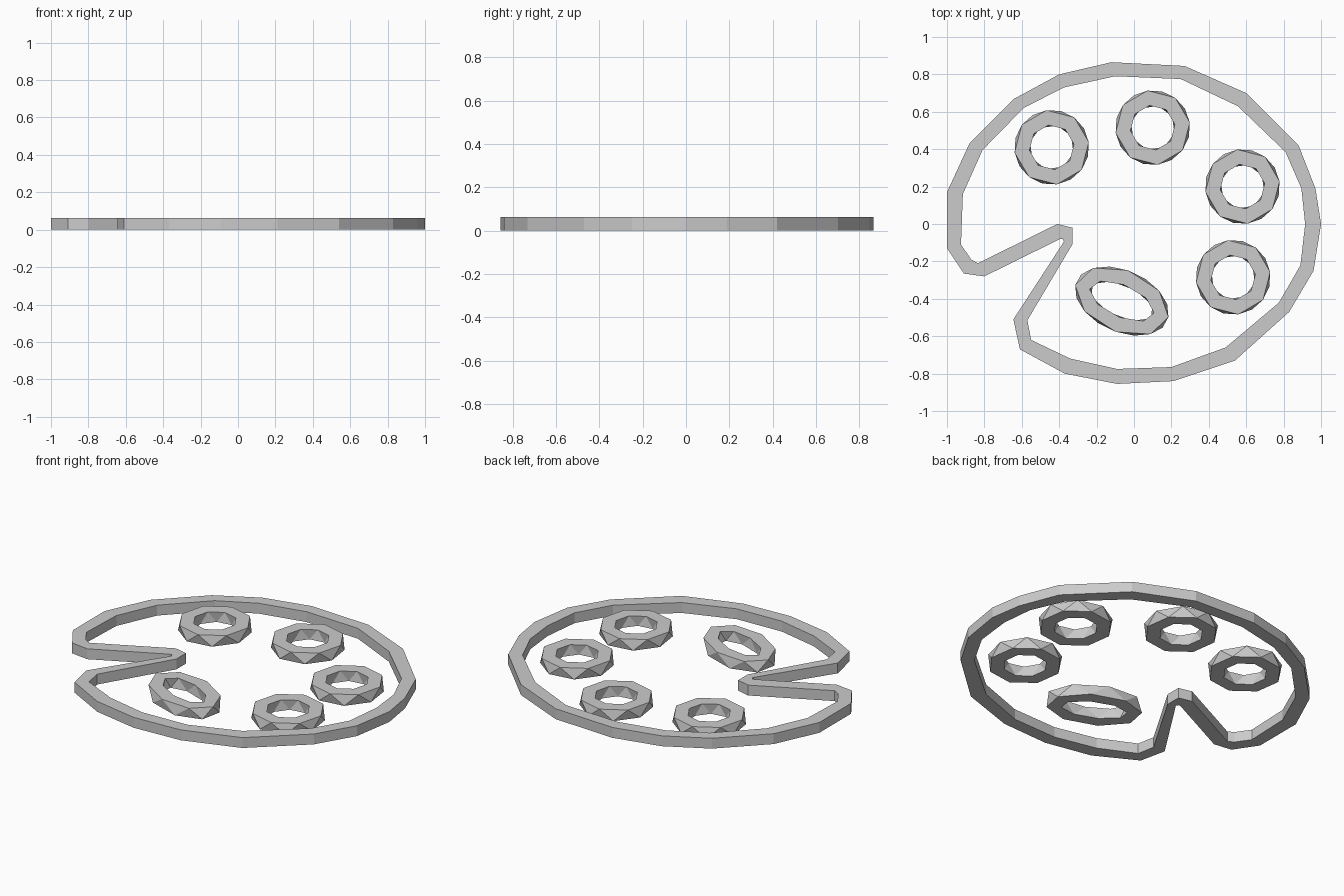
import bpy, bmesh, math

if "Cube" in bpy.data.objects:
    bpy.data.objects.remove(bpy.data.objects["Cube"])

HEIGHT = 0.062

def band(name, outer_top, inner_top, outer_low, inner_low, twisted=False):
    """Closed flat band between two loops, with a top loop pair and a bottom loop pair."""
    bm = bmesh.new()
    loops = [[bm.verts.new((x, y, z)) for x, y in pts] for pts, z in
             ((outer_top, HEIGHT), (inner_top, HEIGHT), (inner_low, 0), (outer_low, 0))]
    n = len(outer_top)
    for k in range(4):
        a, b = loops[k], loops[(k + 1) % 4]
        for i in range(n):
            j = (i + 1) % n
            if twisted and k == 1:        # inner wall in triangles
                bm.faces.new((a[i], a[j], b[i]))
                bm.faces.new((a[j], b[j], b[i]))
            elif twisted and k == 3:      # outer wall in triangles
                bm.faces.new((a[i], a[j], b[j]))
                bm.faces.new((a[i], b[j], b[i]))
            else:
                bm.faces.new((a[i], a[j], b[j], b[i]))
    bmesh.ops.recalc_face_normals(bm, faces=bm.faces)
    mesh = bpy.data.meshes.new(name)
    bm.to_mesh(mesh)
    bm.free()
    obj = bpy.data.objects.new(name, mesh)
    bpy.context.collection.objects.link(obj)
    return obj

def oval(cx, cy, a, b, tilt, start, n=8):
    t, pts = math.radians(tilt), []
    for i in range(n):
        ang = math.radians(start) + math.tau * i / n
        x, y = a * math.cos(ang), b * math.sin(ang)
        pts.append((cx + x * math.cos(t) - y * math.sin(t),
                    cy + x * math.sin(t) + y * math.cos(t)))
    return pts

# Palette rim with its wedge-shaped notch
outer = [(-1, -.13), (-1, .17), (-.88, .43), (-.64, .67), (-.40, .80), (-.12, .865),
         (.27, .845), (.60, .70), (.88, .42), (.97, .19), (1, 0), (.96, -.25),
         (.83, -.47), (.54, -.73), (.21, -.84), (-.09, -.855), (-.37, -.80), (-.61, -.67),
         (-.645, -.51), (-.375, -.095), (-.38, -.08), (-.395, -.08), (-.80, -.28), (-.91, -.265)]
inner = [(-.925, -.11), (-.915, .16), (-.81, .395), (-.59, .62), (-.375, .73), (-.10, .79),
         (.25, .775), (.555, .63), (.81, .385), (.895, .19), (.915, 0), (.89, -.22),
         (.775, -.42), (.49, -.66), (.20, -.765), (-.09, -.775), (-.34, -.72), (-.55, -.62),
         (-.57, -.515), (-.33, -.11), (-.33, -.02), (-.41, 0), (-.835, -.21), (-.87, -.19)]
band("palette_rim", outer, inner, outer, inner)

# Paint wells and thumb hole: centre, outer half axes, tilt
rings = [("paint_well_1", -.44, .41, .20, .20, 0),
         ("paint_well_2", .10, .515, .20, .20, 0),
         ("paint_well_3", .58, .20, .20, .20, 0),
         ("paint_well_4", .53, -.285, .20, .20, 0),
         ("thumb_hole", -.065, -.412, .265, .165, -24)]
WALL = 0.08
for name, cx, cy, a, b, tilt in rings:
    top, low = 8, 8 + 22.5
    band(name,
         oval(cx, cy, a, b, tilt, top), oval(cx, cy, a - WALL, b - WALL, tilt, top),
         oval(cx, cy, a, b, tilt, low), oval(cx, cy, a - WALL, b - WALL, tilt, low),
         twisted=True)
